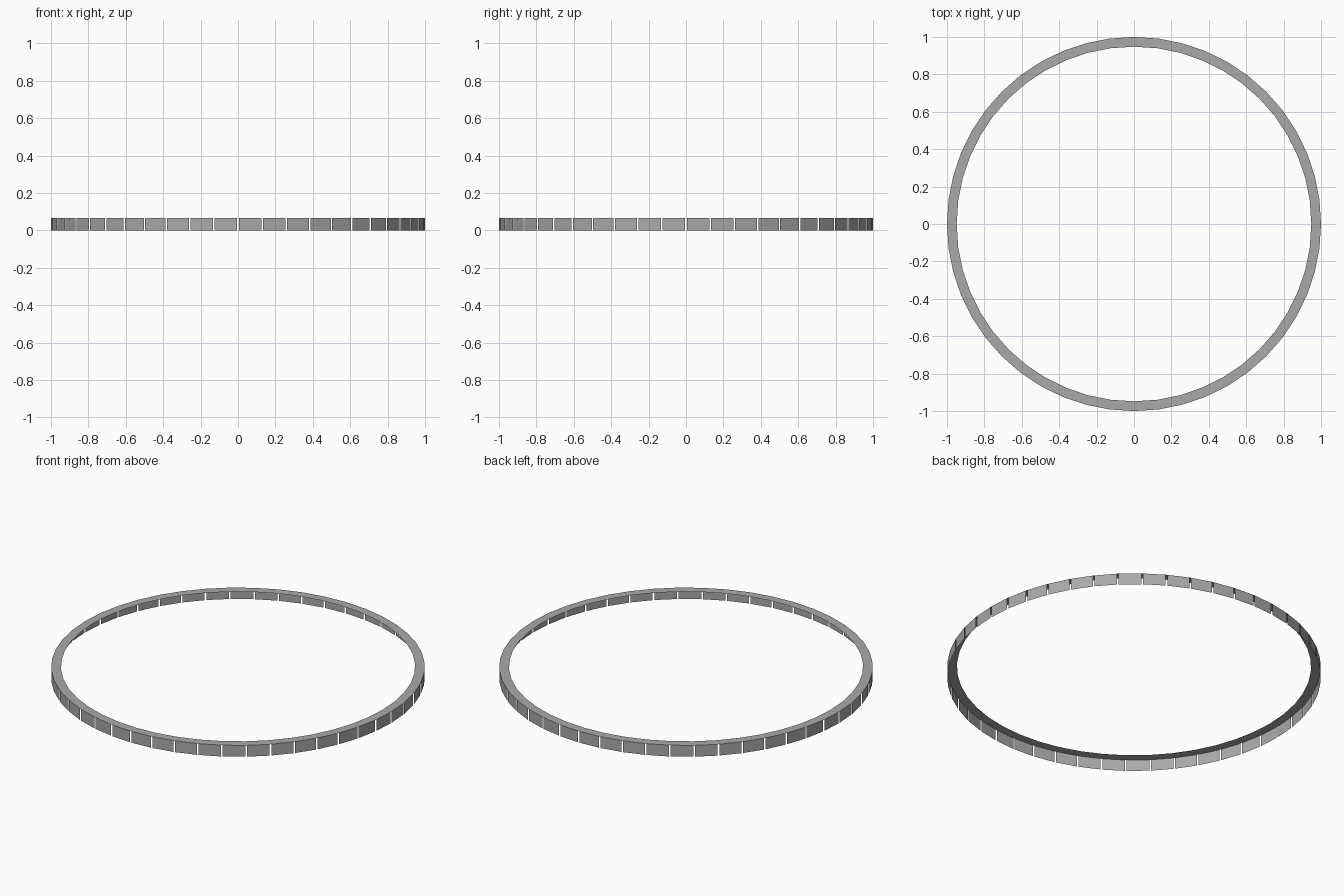
import bpy, bmesh, math
from mathutils import Vector

if "Cube" in bpy.data.objects:
    bpy.data.objects.remove(bpy.data.objects["Cube"])

SEGMENTS = 48
OUTER, INNER, HEIGHT, GAP = 1.0, 0.948, 0.067, 0.009

grey = bpy.data.materials.new("mid grey")
grey.diffuse_color = (0.4, 0.4, 0.4, 1)
grey.use_nodes = True
grey.node_tree.nodes["Principled BSDF"].inputs["Base Color"].default_value = grey.diffuse_color


def point(radius, i, z):
    a = 2 * math.pi * i / SEGMENTS
    return Vector((radius * math.cos(a), radius * math.sin(a), z))


def make_object(name, quads):
    bm = bmesh.new()
    for quad in quads:
        bm.faces.new([bm.verts.new(p) for p in quad])
    mesh = bpy.data.meshes.new(name)
    bm.to_mesh(mesh)
    bm.free()
    mesh.materials.append(grey)
    obj = bpy.data.objects.new(name, mesh)
    bpy.context.collection.objects.link(obj)


# Thin angle sections: a flat top flange and an outer wall panel, open below
flange, wall = [], []
for i in range(SEGMENTS):
    flange.append([point(INNER, i, HEIGHT), point(OUTER, i, HEIGHT),
                   point(OUTER, i + 1, HEIGHT), point(INNER, i + 1, HEIGHT)])
    # Wall panels are trimmed at both ends, leaving see-through slots
    a, b = point(OUTER, i, 0), point(OUTER, i + 1, 0)
    trim = (b - a).normalized() * GAP / 2
    a, b = a + trim, b - trim
    up = Vector((0, 0, HEIGHT))
    wall.append([a, b, b + up, a + up])

make_object("top_flange", flange)
make_object("outer_wall_panels", wall)
